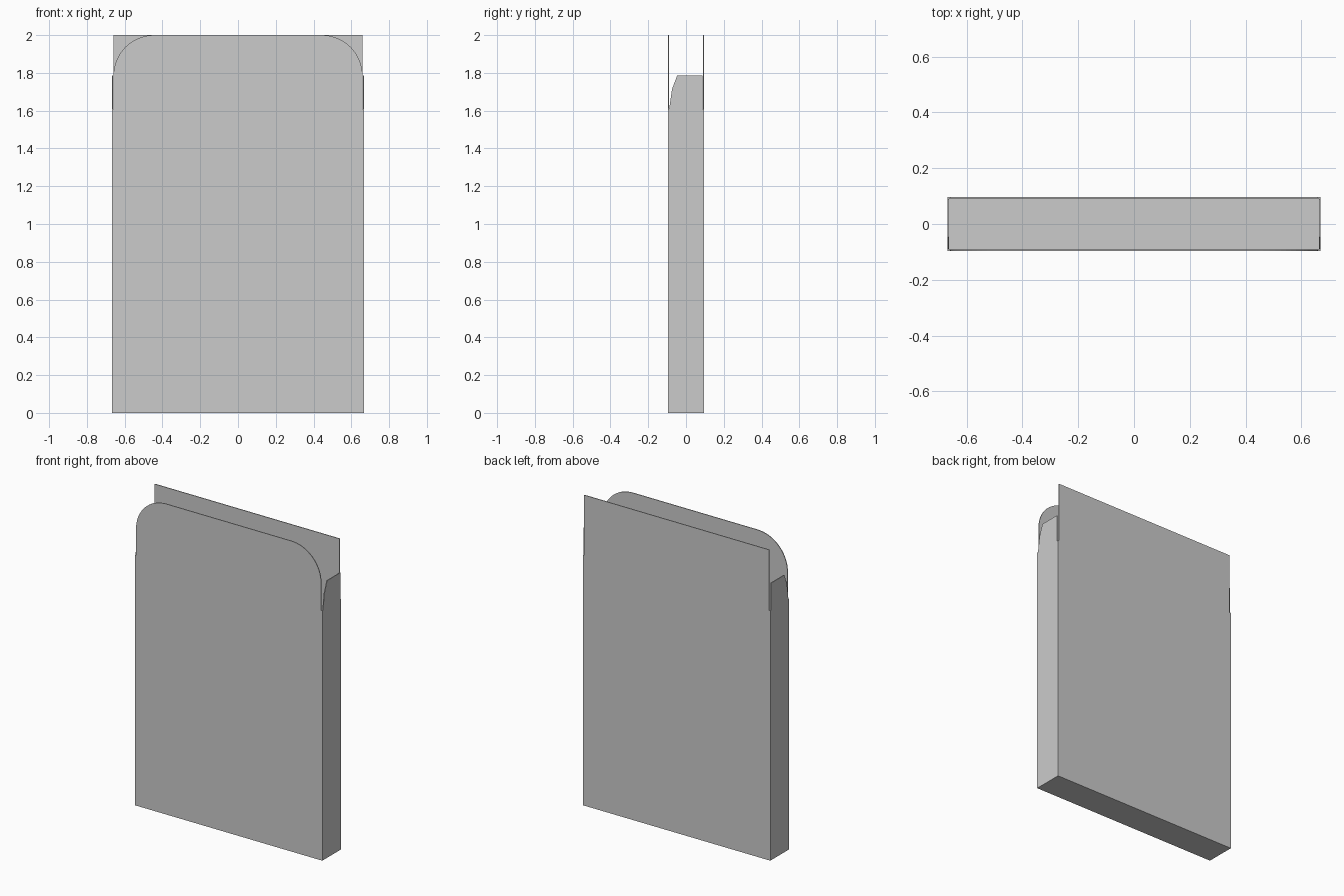
import bpy, bmesh
from math import sin, cos, pi
from mathutils import Vector

if "Cube" in bpy.data.objects:
    bpy.data.objects.remove(bpy.data.objects["Cube"])

W, D, H = 0.668, 0.096, 2.0    # half width, half depth, full height
T = 0.005                      # board thickness
FOLD, FLAP = 1.61, 0.659       # fold height, half width of tall flaps


def panel(name, outline, place, thickness):
    """Flat board: outline (u, v) placed in space, then extruded."""
    bm = bmesh.new()
    face = bm.faces.new([bm.verts.new(place(u, v)) for u, v in outline])
    ext = bmesh.ops.extrude_face_region(bm, geom=[face])
    moved = [g for g in ext["geom"] if isinstance(g, bmesh.types.BMVert)]
    bmesh.ops.translate(bm, verts=moved, vec=Vector(thickness))
    bmesh.ops.recalc_face_normals(bm, faces=bm.faces)
    mesh = bpy.data.meshes.new(name)
    bm.to_mesh(mesh)
    bm.free()
    obj = bpy.data.objects.new(name, mesh)
    bpy.context.collection.objects.link(obj)
    return obj


def mirrored(right_half):
    return right_half + [(-u, v) for u, v in reversed(right_half)]


base = [(W, 0), (W, FOLD), (FLAP, FOLD)]

# Front panel with a round-cornered tuck flap
R = 0.215
arc = [(FLAP - R + R * cos(a), H - R + R * sin(a))
       for a in (i * pi / 32 for i in range(17))]
panel("front_panel", mirrored(base + arc), lambda u, v: (u, -D, v), (0, T, 0))

# Back panel with a square flap
panel("back_panel", mirrored(base + [(FLAP, H)]), lambda u, v: (u, D, v), (0, -T, 0))

# Side panels with tapered dust flaps
inner = D - T
side = [(-inner, 0), (inner, 0), (inner, FOLD), (0.087, FOLD), (0.087, 1.785),
        (-0.047, 1.785), (-0.074, 1.715), (-0.089, FOLD), (-inner, FOLD)]
for label, s in (("right", 1), ("left", -1)):
    panel(label + "_panel", side, lambda u, v: (s * W, u, v), (-s * T, 0, 0))

# Floor of the open carton
w = W - T
panel("floor_panel", [(-w, -inner), (w, -inner), (w, inner), (-w, inner)],
      lambda u, v: (u, v, 0), (0, 0, T))
